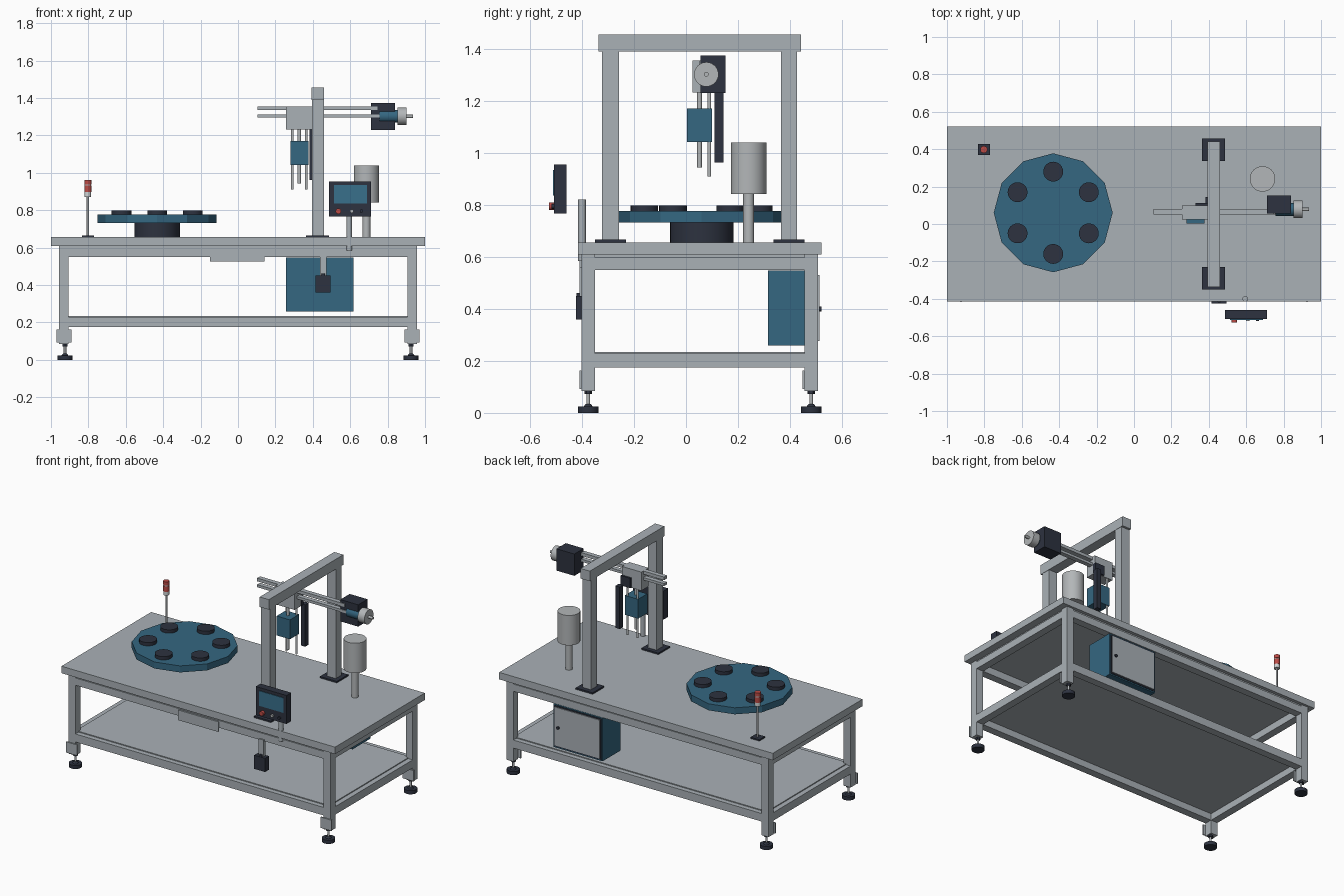
import bpy, bmesh, math
from mathutils import Matrix, Vector

if "Cube" in bpy.data.objects:
    bpy.data.objects.remove(bpy.data.objects["Cube"])


def colour(name, r, g, b):
    m = bpy.data.materials.new(name)
    m.diffuse_color = (r, g, b, 1)
    m.use_nodes = True
    m.node_tree.nodes["Principled BSDF"].inputs["Base Color"].default_value = m.diffuse_color
    return m


GREY = colour("frame grey", 0.40, 0.44, 0.47)
LIGHT = colour("light metal", 0.45, 0.47, 0.48)
BLUE = colour("machine blue", 0.035, 0.135, 0.22)
DARK = colour("dark plastic", 0.026, 0.032, 0.05)
RED = colour("signal red", 0.50, 0.07, 0.06)
WHITE = colour("lamp white", 0.62, 0.65, 0.66)
SCREEN = colour("screen blue", 0.04, 0.16, 0.26)


def finish(name, bm, mat):
    me = bpy.data.meshes.new(name)
    bm.to_mesh(me)
    bm.free()
    ob = bpy.data.objects.new(name, me)
    bpy.context.collection.objects.link(ob)
    me.materials.append(mat)
    return ob


def box(name, x0, x1, y0, y1, z0, z1, mat):
    bm = bmesh.new()
    size = Matrix.Diagonal((x1 - x0, y1 - y0, z1 - z0, 1))
    mid = Matrix.Translation(((x0 + x1) / 2, (y0 + y1) / 2, (z0 + z1) / 2))
    bmesh.ops.create_cube(bm, size=1, matrix=mid @ size)
    return finish(name, bm, mat)


def rod(name, start, end, r, mat, sides=24, r2=None, smooth=True):
    """Cylinder or cone frustum between two points."""
    a, b = Vector(start), Vector(end)
    turn = (b - a).to_track_quat('Z', 'Y').to_matrix().to_4x4()
    bm = bmesh.new()
    bmesh.ops.create_cone(bm, cap_ends=True, segments=sides, radius1=r,
                          radius2=r if r2 is None else r2, depth=(b - a).length,
                          matrix=Matrix.Translation((a + b) / 2) @ turn)
    for f in bm.faces:
        f.smooth = smooth and len(f.verts) == 4
    for e in bm.edges:
        e.smooth = all(len(f.verts) == 4 for f in e.link_faces)
    return finish(name, bm, mat)


def post(name, x, y, z0, z1, r, mat, **kw):
    return rod(name, (x, y, z0), (x, y, z1), r, mat, **kw)


# Table top and frame
box("table_top", -1, 1, -0.415, 0.522, 0.61, 0.656, GREY)
box("top_underlay", -0.95, 0.95, -0.395, 0.50, 0.598, 0.61, GREY)
box("shelf", -0.925, 0.925, -0.37, 0.475, 0.22, 0.234, GREY)
YF, YB = (-0.402, -0.35), (0.456, 0.507)
for label, z0, z1 in (("upper", 0.55, 0.598), ("lower", 0.175, 0.228)):
    for side, (y0, y1) in (("front", YF), ("back", YB)):
        box(f"{label}_{side}_rail", -0.907, 0.907, y0, y1, z0, z1, GREY)
    for s in (-1, 1):
        x0, x1 = sorted((s * 0.907, s * 0.958))
        box(f"{label}_side_rail", x0, x1, YF[1], YB[0], z0, z1, GREY)

# Legs, leg brackets and levelling feet
for s in (-1, 1):
    for y0, y1 in (YF, YB):
        x0, x1 = sorted((s * 0.907, s * 0.958))
        x, y = s * 0.925, (y0 + y1) / 2
        box("leg", x0, x1, y0, y1, 0.085, 0.61, GREY)
        box("leg_bracket", s * 0.93 - 0.04, s * 0.93 + 0.04, y0 - 0.008, y0, 0.092, 0.163, GREY)
        post("foot_pad", x, y, 0, 0.024, 0.04, DARK)
        post("foot_cone", x, y, 0.024, 0.034, 0.018, DARK, r2=0.01)
        post("foot_stem", x, y, 0.024, 0.085, 0.007, LIGHT, sides=12)
        post("foot_nut", x, y, 0.072, 0.084, 0.015, DARK, sides=6, smooth=False)

# Rotary indexing table
TX, TY = -0.432, 0.06
post("turntable_hub", TX, TY, 0.656, 0.735, 0.122, DARK, sides=32)
post("turntable_disc", TX, TY, 0.733, 0.776, 0.318, BLUE, sides=12, smooth=False)
for i in range(6):
    a = math.radians(30 + 60 * i)
    post("part_nest", TX + 0.22 * math.cos(a), TY + 0.22 * math.sin(a), 0.776, 0.798, 0.053, DARK)

# Signal lamp
box("lamp_base", -0.835, -0.77, 0.368, 0.427, 0.656, 0.665, DARK)
LX, LY = -0.803, 0.398
post("lamp_pole", LX, LY, 0.665, 0.875, 0.006, LIGHT, sides=12)
post("lamp_socket", LX, LY, 0.872, 0.897, 0.018, WHITE)
post("lamp_lower_lens", LX, LY, 0.897, 0.932, 0.019, RED)
post("lamp_ring", LX, LY, 0.932, 0.939, 0.017, LIGHT)
post("lamp_upper_lens", LX, LY, 0.939, 0.963, 0.019, RED)

# Gantry portal
for y0, y1 in ((-0.323, -0.258), (0.365, 0.427)):
    mid = (y0 + y1) / 2
    box("gantry_post", 0.396, 0.459, y0, y1, 0.66, 1.392, GREY)
    box("gantry_foot", 0.363, 0.487, mid - 0.06, mid + 0.06, 0.656, 0.666, DARK)
box("gantry_beam", 0.394, 0.461, -0.336, 0.442, 1.39, 1.456, GREY)

# Horizontal axis with motor
box("upper_guide_rail", 0.105, 0.745, 0.05, 0.08, 1.335, 1.356, GREY)
box("lower_guide_rail", 0.105, 0.76, 0.05, 0.08, 1.296, 1.313, GREY)
box("carriage", 0.256, 0.396, 0.025, 0.10, 1.233, 1.356, GREY)
box("motor_block", 0.71, 0.84, 0.055, 0.152, 1.23, 1.374, DARK)
CY, CZ = 0.078, 1.302
rod("motor_body", (0.757, CY, CZ), (0.857, CY, CZ), 0.034, BLUE)
rod("motor_flange", (0.852, CY, CZ), (0.902, CY, CZ), 0.047, LIGHT, sides=32)
rod("motor_shaft", (0.90, CY, CZ), (0.935, CY, CZ), 0.009, LIGHT, sides=16)

# Vertical axis and gripper
box("vertical_track", 0.383, 0.415, 0.109, 0.145, 0.963, 1.24, DARK)
box("track_mount", 0.33, 0.40, 0.09, 0.112, 1.235, 1.30, DARK)
box("gripper_body", 0.28, 0.377, 0.004, 0.10, 1.042, 1.17, BLUE)
for x in (0.291, 0.365):
    post("gripper_guide_rod", x, 0.09, 0.91, 1.235, 0.007, LIGHT, sides=16)
post("gripper_piston", 0.328, 0.052, 0.944, 1.235, 0.009, LIGHT, sides=16)

# Reservoir on a stand
post("reservoir_stand", 0.687, 0.241, 0.656, 0.842, 0.021, LIGHT)
post("reservoir", 0.687, 0.241, 0.842, 1.04, 0.068, LIGHT, sides=40)

# Operator panel
post("panel_pole", 0.595, -0.40, 0.585, 0.82, 0.015, GREY)
box("panel_case", 0.486, 0.71, -0.508, -0.459, 0.767, 0.955, DARK)
box("panel_screen", 0.512, 0.69, -0.512, -0.507, 0.836, 0.935, SCREEN)
for name, x, r, mat in (("stop_button", 0.537, 0.015, RED), ("start_button", 0.608, 0.01, LIGHT),
                        ("mode_button", 0.66, 0.009, DARK)):
    rod(name, (x, -0.507, 0.795), (x, -0.526 if mat is RED else -0.518, 0.795), r, mat, sides=16)

# Foot switch box hanging on the front rail
box("switch_hanger", 0.438, 0.474, -0.41, -0.39, 0.45, 0.56, GREY)
box("switch_box", 0.415, 0.495, -0.424, -0.384, 0.36, 0.45, DARK)
post("switch_gland", 0.456, -0.412, 0.45, 0.462, 0.01, DARK, sides=12)

# Front name plate, left blank
box("front_plate", -0.15, 0.143, -0.41, -0.402, 0.525, 0.592, GREY)

# Electrical cabinet with rear door and latch
box("cabinet", 0.257, 0.617, 0.315, 0.504, 0.26, 0.547, BLUE)
box("door_seal", 0.265, 0.609, 0.504, 0.508, 0.268, 0.54, DARK)
box("cabinet_door", 0.273, 0.601, 0.507, 0.513, 0.277, 0.531, GREY)
rod("door_latch", (0.575, 0.512, 0.40), (0.575, 0.521, 0.40), 0.01, DARK, sides=12)
